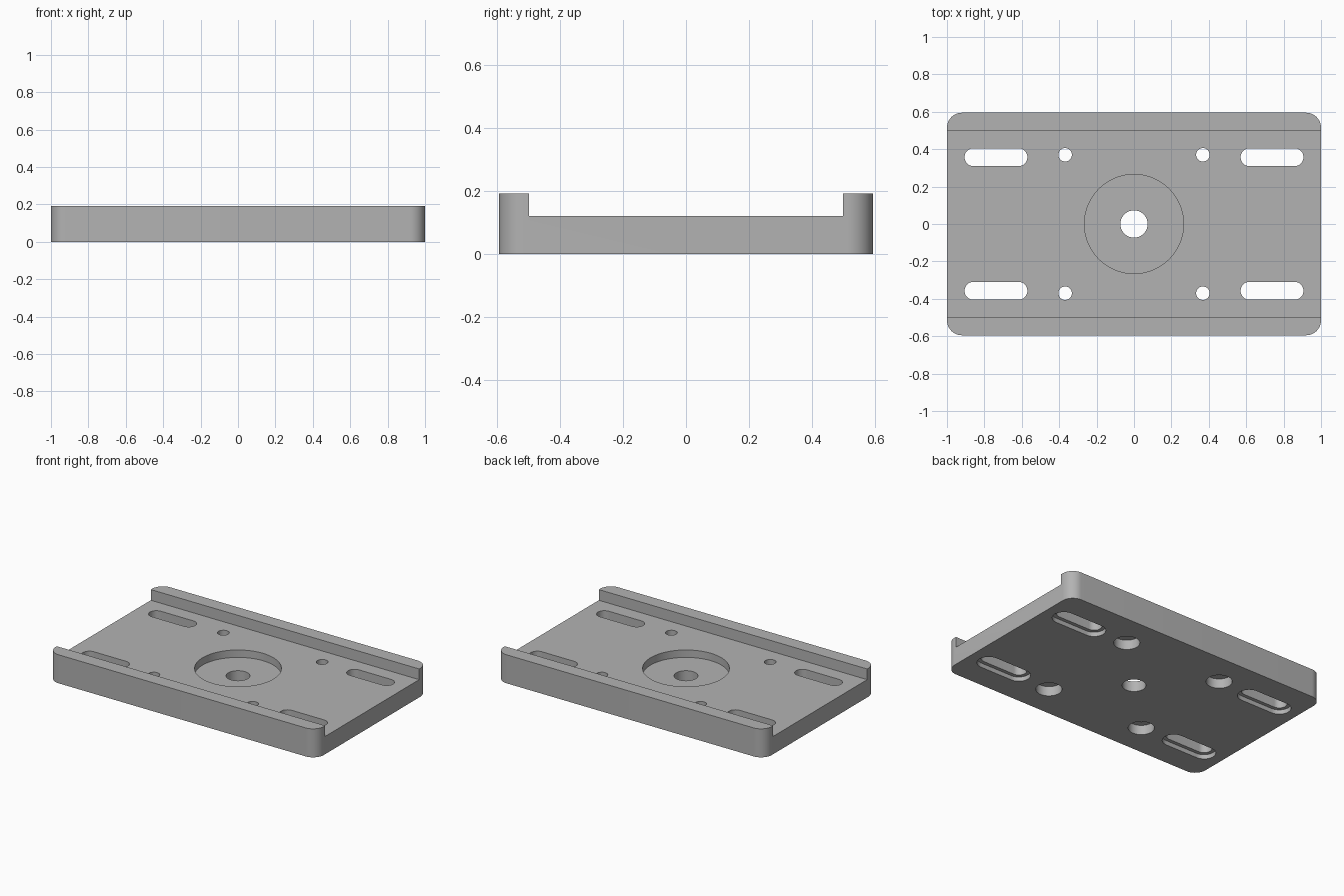
import bpy, bmesh, math

HX, HY = 1.0, 0.595          # half length and half width
DECK, TOP = 0.12, 0.192      # deck height and rail height

old = bpy.data.objects.get("Cube")
if old:
    bpy.data.objects.remove(old, do_unlink=True)

grey = bpy.data.materials.new("plain grey")
grey.use_nodes = True
colour = (0.45, 0.45, 0.45, 1)
grey.diffuse_color = colour
grey.node_tree.nodes["Principled BSDF"].inputs["Base Color"].default_value = colour


def rounded_prism(name, hx, hy, radius, z0, z1, centre=(0, 0), steps=12):
    """Upright prism with a rounded rectangle outline; also makes slots and discs."""
    points = []
    for quarter, (sx, sy) in enumerate([(1, 1), (-1, 1), (-1, -1), (1, -1)]):
        for i in range(steps + 1):
            a = math.pi / 2 * (quarter + i / steps)
            points.append((centre[0] + sx * (hx - radius) + radius * math.cos(a),
                           centre[1] + sy * (hy - radius) + radius * math.sin(a)))
    bm = bmesh.new()
    base = bm.faces.new([bm.verts.new((x, y, z0)) for x, y in points])
    ext = bmesh.ops.extrude_face_region(bm, geom=[base])
    for v in ext["geom"]:
        if isinstance(v, bmesh.types.BMVert):
            v.co.z = z1
    bmesh.ops.remove_doubles(bm, verts=bm.verts, dist=1e-5)
    bmesh.ops.recalc_face_normals(bm, faces=bm.faces)
    mesh = bpy.data.meshes.new(name)
    bm.to_mesh(mesh)
    bm.free()
    obj = bpy.data.objects.new(name, mesh)
    bpy.context.collection.objects.link(obj)
    return obj


def disc(name, radius, z0, z1, centre=(0, 0), steps=12):
    return rounded_prism(name, radius, radius, radius, z0, z1, centre, steps)


# Plate body with rounded corners
plate = rounded_prism("mounting_plate", HX, HY, 0.08, 0, TOP)
plate.data.materials.append(grey)

# Channel between the two rails, centre pocket and centre hole
cutters = [
    rounded_prism("channel_cutter", HX + 0.1, 0.5, 0.0, DECK, TOP + 0.1, steps=1),
    disc("pocket_cutter", 0.265, DECK - 0.05, TOP + 0.1, steps=20),
    disc("centre_hole_cutter", 0.073, -0.1, TOP + 0.1),
]

# Stepped screw holes and stepped slots, wider underneath
for sx in (-1, 1):
    for sy in (-1, 1):
        hole, slot = (sx * 0.368, sy * 0.37), (sx * 0.738, sy * 0.357)
        cutters += [
            disc("screw_hole_cutter", 0.036, -0.1, TOP + 0.1, hole),
            disc("screw_recess_cutter", 0.08, -0.1, 0.065, hole),
            rounded_prism("slot_cutter", 0.168, 0.048, 0.048, -0.1, TOP + 0.1, slot),
            rounded_prism("slot_recess_cutter", 0.192, 0.072, 0.072, -0.1, 0.03, slot),
        ]

bpy.ops.object.select_all(action="DESELECT")
bpy.context.view_layer.objects.active = plate
plate.select_set(True)
for cutter in cutters:
    cutter.hide_render = True
    mod = plate.modifiers.new("cut", "BOOLEAN")
    mod.operation = "DIFFERENCE"
    mod.solver = "EXACT"
    mod.object = cutter
    bpy.ops.object.modifier_apply(modifier=mod.name)
    bpy.data.objects.remove(cutter, do_unlink=True)

bpy.ops.object.shade_smooth_by_angle(angle=math.radians(30))
